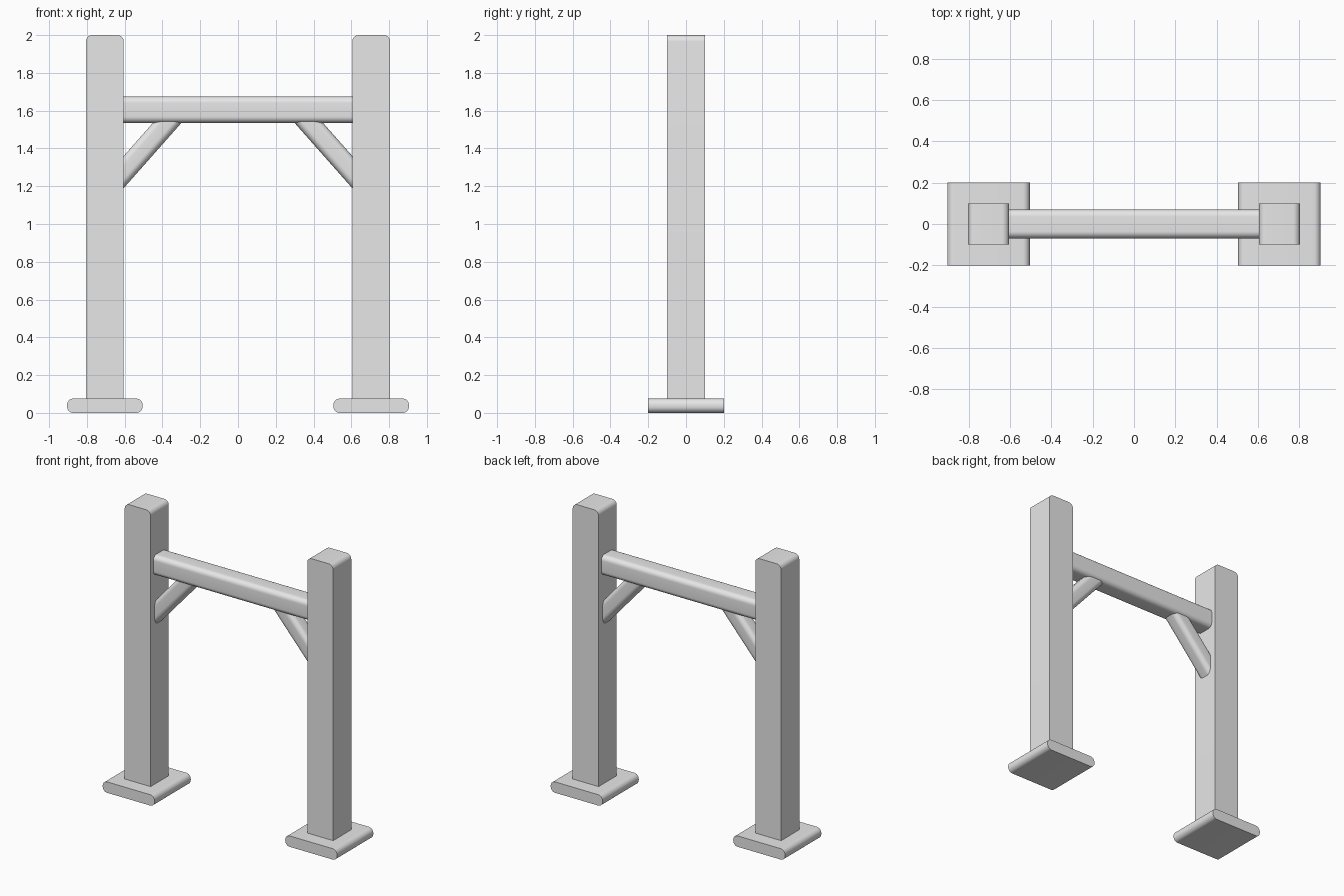
import bpy
import math
from mathutils import Vector

cube = bpy.data.objects.get("Cube")
if cube:
    bpy.data.objects.remove(cube)

# One plain grey for the whole frame
grey = bpy.data.materials.new("plain_grey")
grey.use_nodes = True
grey.diffuse_color = (0.8, 0.8, 0.8, 1)
grey.node_tree.nodes["Principled BSDF"].inputs["Base Color"].default_value = (0.8, 0.8, 0.8, 1)

POST_X = 0.705        # centre line of each post
INNER_X = 0.605       # post face that meets the beam
BEAM_Z = 1.605


def rounded_rect(width, height, radii, steps=8):
    """Outline points; radii run top right, top left, bottom left, bottom right."""
    points = []
    signs = [(1, 1), (-1, 1), (-1, -1), (1, -1)]
    for i, ((sx, sy), r) in enumerate(zip(signs, radii)):
        cx, cy = sx * (width / 2 - r), sy * (height / 2 - r)
        for k in range(steps + 1 if r else 1):
            a = math.pi / 2 * (i + k / steps)
            points.append((cx + r * math.cos(a), cy + r * math.sin(a)))
    return points


def loft(name, start, end):
    """Solid between two matching rings of points."""
    n = len(start)
    faces = [(i, (i + 1) % n, n + (i + 1) % n, n + i) for i in range(n)]
    faces += [tuple(reversed(range(n))), tuple(range(n, 2 * n))]
    mesh = bpy.data.meshes.new(name)
    mesh.from_pydata([tuple(p) for p in start + end], [], faces)
    mesh.materials.append(grey)
    obj = bpy.data.objects.new(name, mesh)
    bpy.context.collection.objects.link(obj)
    bpy.ops.object.select_all(action='DESELECT')
    obj.select_set(True)
    bpy.context.view_layer.objects.active = obj
    # Consistent outward normals, then smooth curves with crisp ends
    bpy.ops.object.mode_set(mode='EDIT')
    bpy.ops.mesh.select_all(action='SELECT')
    bpy.ops.mesh.normals_make_consistent(inside=False)
    bpy.ops.object.mode_set(mode='OBJECT')
    bpy.ops.object.shade_smooth_by_angle(angle=math.radians(30))
    return obj


def upright_block(name, x, low, high, width, depth, radii):
    """Front outline extruded from front to back."""
    mid = (low + high) / 2
    outline = rounded_rect(width, high - low, radii)
    rings = [[Vector((x + u, y, mid + v)) for u, v in outline]
             for y in (-depth / 2, depth / 2)]
    return loft(name, *rings)


for side, s in (("left", 1), ("right", -1)):
    # Foot plate with rounded side edges
    upright_block(side + "_foot", s * POST_X, 0, 0.076, 0.4, 0.4, [0.034] * 4)
    # Post with two rounded top edges
    upright_block(side + "_post", s * POST_X, 0.07, 2, 0.2, 0.2, [0.034, 0.034, 0, 0])

    # Diagonal brace, mitred against the post and the beam
    direction = Vector((-0.305, 0, 0.345)).normalized()
    across = Vector((direction.z, 0, -direction.x))
    centre = Vector((INNER_X, 0, 1.275))
    section = [centre + across * u + Vector((0, v, 0))
               for u, v in rounded_rect(0.113, 0.113, [0.034] * 4)]
    at_post = [p + direction * ((INNER_X - p.x) / direction.x) for p in section]
    at_beam = [p + direction * ((1.56 - p.z) / direction.z) for p in section]
    rings = [[Vector((s * p.x, p.y, p.z)) for p in ring] for ring in (at_post, at_beam)]
    loft(side + "_brace", *rings)

# Cross beam with rounded long edges
beam_section = rounded_rect(0.14, 0.14, [0.034] * 4)
loft("cross_beam", *[[Vector((x, u, BEAM_Z + v)) for u, v in beam_section]
                     for x in (-INNER_X, INNER_X)])
